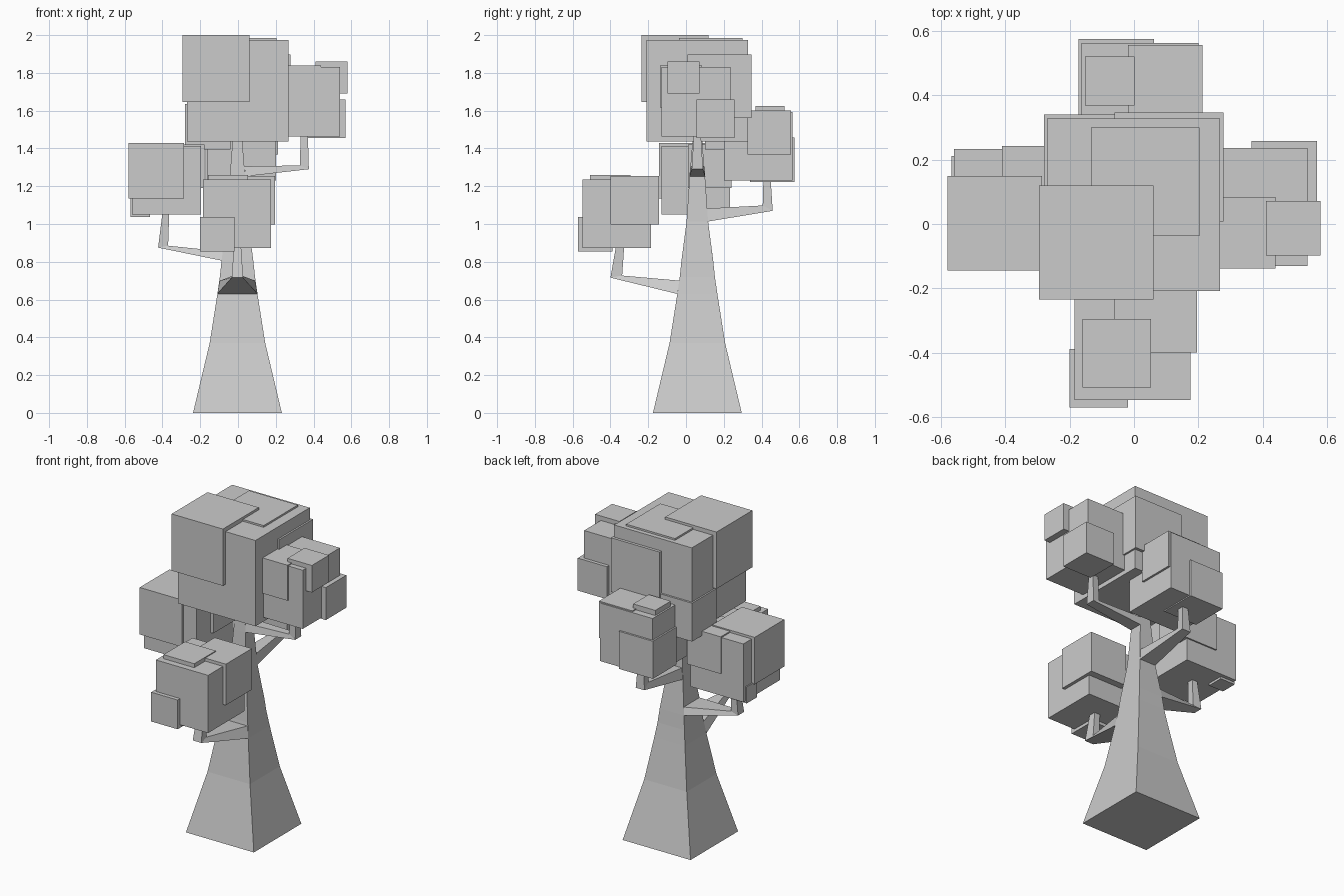
import bpy, math

if "Cube" in bpy.data.objects:
    bpy.data.objects.remove(bpy.data.objects["Cube"])

CX, CY = -0.003, 0.06  # trunk axis


def mesh_object(name, verts, faces):
    me = bpy.data.meshes.new(name)
    me.from_pydata(verts, [], faces)
    me.update()
    ob = bpy.data.objects.new(name, me)
    bpy.context.collection.objects.link(ob)
    return ob


def loft(name, rings):
    """Skin a chain of four-sided rings and cap both ends."""
    verts = [v for r in rings for v in r]
    faces = [(3, 2, 1, 0)]
    for i in range(len(rings) - 1):
        a = i * 4
        faces += [(a + k, a + (k + 1) % 4, a + 4 + (k + 1) % 4, a + 4 + k) for k in range(4)]
    n = len(verts)
    faces.append((n - 4, n - 3, n - 2, n - 1))
    return mesh_object(name, verts, faces)


# Tapered square trunk: (height, half width)
profile = [(0, .235), (.37, .147), (.63, .106), (.72, .093), (.806, .084),
           (1.013, .057), (1.25, .041), (1.31, .036), (1.45, .025)]
loft("trunk", [[(CX + sx * h, CY + sy * h, z) for sx, sy in ((-1, -1), (1, -1), (1, 1), (-1, 1))]
               for z, h in profile])


def branch(name, angle, low, high):
    """Elbowed branch; low/high are lower and upper (outward, z) outlines."""
    c, s = math.cos(math.radians(angle)), math.sin(math.radians(angle))
    widths = [(low[0][0], high[0][0]), (.03, .022), (.019, .019)]

    def place(u, w, z):
        return (CX + u * c - w * s, CY + u * s + w * c, z)

    rings = []
    for (u0, z0), (u1, z1), (w0, w1) in zip(low, high, widths):
        rings.append([place(u0, -w0, z0), place(u0, w0, z0), place(u1, w1, z1), place(u1, -w1, z1)])
    loft(name, rings)


# Four branches growing out of the trunk faces
branch("front_branch", -90, [(.107, .63), (.46, .716), (.43, .885)], [(.093, .70), (.398, .727), (.387, .885)])
branch("left_branch", 180, [(.083, .806), (.42, .875), (.397, 1.06)], [(.078, .855), (.367, .885), (.361, 1.06)])
branch("back_branch", 90, [(.056, 1.013), (.399, 1.07), (.388, 1.24)], [(.048, 1.082), (.346, 1.098), (.35, 1.24)])
branch("right_branch", 0, [(.042, 1.252), (.378, 1.29), (.373, 1.47)], [(.037, 1.305), (.33, 1.31), (.335, 1.47)])

# Leaf clusters: cubes as (min x, min y, min z, size), main block first
clusters = {
    "top_leaves": [(-.27, -.209, 1.437, .537), (-.295, -.235, 1.645, .355), (-.134, -.038, 1.647, .338),
                   (-.06, .008, 1.56, .338), (-.28, .10, 1.395, .24)],
    "left_leaves": [(-.56, -.131, 1.05, .364), (-.58, -.144, 1.135, .294), (-.41, .01, 1.19, .232),
                    (-.568, .108, 1.036, .103)],
    "front_leaves": [(-.185, -.547, .874, .361), (-.201, -.571, .855, .183), (-.16, -.508, 1.047, .213),
                     (-.061, -.4, .997, .257)],
    "right_leaves": [(.173, -.131, 1.464, .367), (.218, -.138, 1.616, .222), (.411, -.098, 1.69, .169),
                     (.366, .055, 1.456, .203)],
    "back_leaves": [(-.163, .2, 1.23, .363), (-.173, .34, 1.223, .235), (-.018, .326, 1.369, .231),
                    (-.152, .368, 1.472, .153)],
}
for name, cubes in clusters.items():
    for i, (x, y, z, d) in enumerate(cubes):
        bpy.ops.mesh.primitive_cube_add(size=d, location=(x + d / 2, y + d / 2, z + d / 2))
        bpy.context.object.name = f"{name}_{i + 1}"
